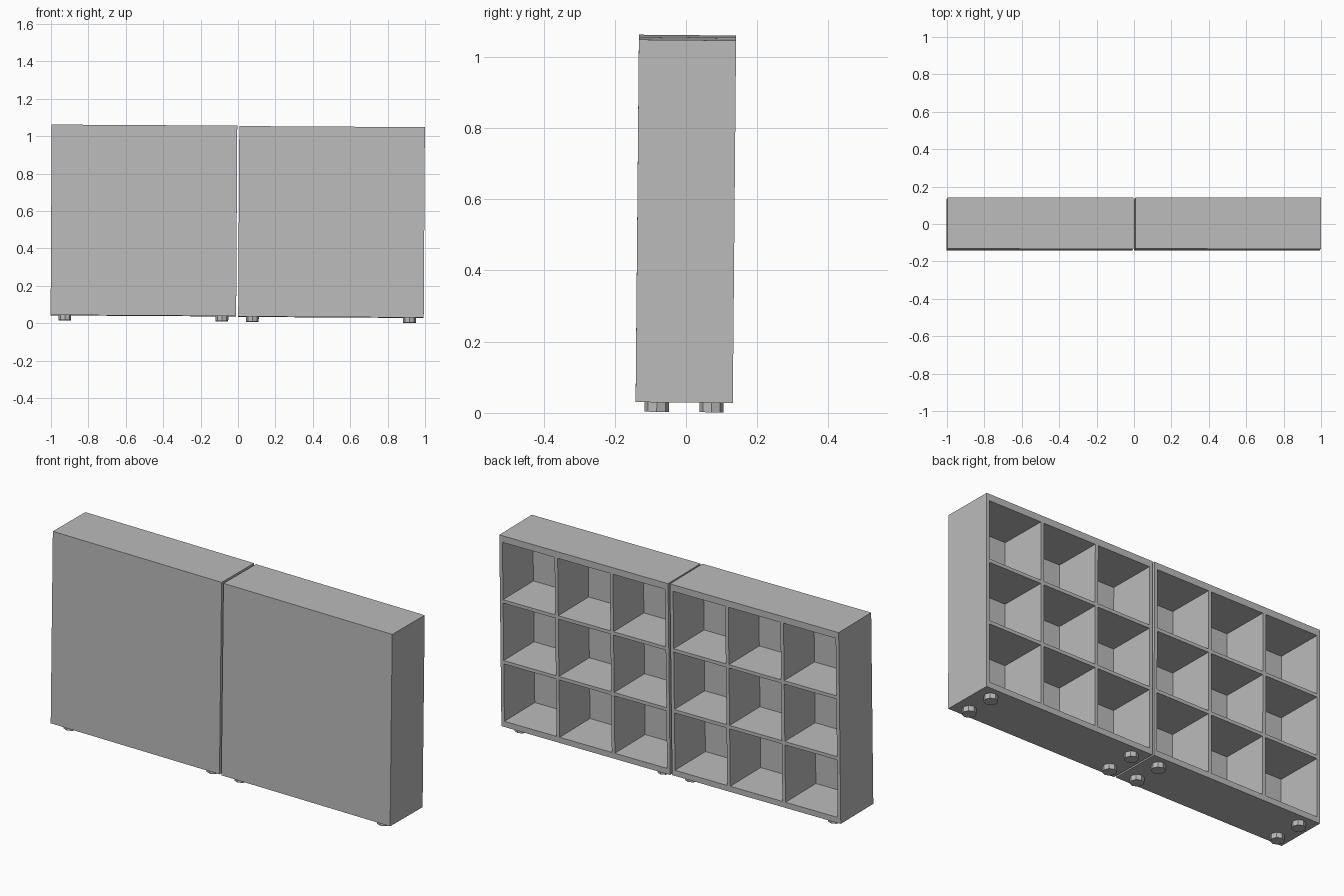
import bpy
import bmesh
from math import pi
from mathutils import Matrix, Vector

if "Cube" in bpy.data.objects:
    bpy.data.objects.remove(bpy.data.objects["Cube"], do_unlink=True)

WIDTH, DEPTH, HEIGHT = 0.992, 0.273, 1.018
BOARD = 0.018          # sides, dividers, shelves and closed front panel
TOP, BOTTOM = 0.035, 0.03
CELLS = 3
FOOT_R, FOOT_H = 0.034, 0.027

grey = bpy.data.materials.new("plain grey")
grey.use_nodes = True
grey.diffuse_color = (0.5, 0.5, 0.5, 1)
grey.node_tree.nodes["Principled BSDF"].inputs["Base Color"].default_value = (0.5, 0.5, 0.5, 1)


def make_object(name, bm, matrix):
    mesh = bpy.data.meshes.new(name)
    bm.to_mesh(mesh)
    bm.free()
    mesh.materials.append(grey)
    obj = bpy.data.objects.new(name, mesh)
    obj.matrix_world = matrix
    bpy.context.collection.objects.link(obj)
    return obj


def spans(start, end):
    """Openings of equal size between boards."""
    size = (end - start - BOARD * (CELLS - 1)) / CELLS
    lows = [start + i * (size + BOARD) for i in range(CELLS)]
    return [(low, low + size) for low in lows]


def inside(value, ranges):
    return any(low < value < high for low, high in ranges)


def make_carcass(name, matrix):
    """Solid block with square compartments sunk into its back face."""
    bm = bmesh.new()
    bmesh.ops.create_cube(bm, size=1)
    bmesh.ops.scale(bm, vec=(WIDTH, DEPTH, HEIGHT), verts=bm.verts)
    bmesh.ops.translate(bm, vec=(0, 0, HEIGHT / 2), verts=bm.verts)
    columns = spans(-WIDTH / 2 + BOARD, WIDTH / 2 - BOARD)
    rows = spans(BOTTOM, HEIGHT - TOP)
    for axis, ranges in ((Vector((1, 0, 0)), columns), (Vector((0, 0, 1)), rows)):
        for pair in ranges:
            for cut in pair:
                bmesh.ops.bisect_plane(bm, geom=bm.verts[:] + bm.edges[:] + bm.faces[:],
                                       plane_co=axis * cut, plane_no=axis)
    bm.normal_update()
    openings = []
    for face in bm.faces:
        c = face.calc_center_median()
        if face.normal.y > 0.9 and inside(c.x, columns) and inside(c.z, rows):
            openings.append(face)
    sunk = bmesh.ops.extrude_discrete_faces(bm, faces=openings)["faces"]
    bmesh.ops.translate(bm, vec=(0, BOARD - DEPTH, 0),
                        verts=[v for f in sunk for v in f.verts])
    bm.normal_update()
    make_object(name, bm, matrix)


def make_foot(name, matrix):
    bm = bmesh.new()
    bmesh.ops.create_cone(bm, cap_ends=True, segments=8, radius1=FOOT_R,
                          radius2=FOOT_R, depth=FOOT_H)
    make_object(name, bm, matrix)


# Two cabinets side by side, each leaning very slightly
lean = Matrix.Rotation(-0.009, 4, "X") @ Matrix.Rotation(0.006, 4, "Y")
for side, x, z in (("right", -0.506, 0.040), ("left", 0.497, 0.032)):
    base = Matrix.Translation((x, -0.005, z)) @ lean
    make_carcass(side + "_cabinet", base)
    for fx in (-1, 1):
        for fy, place in ((-1, "front"), (1, "back")):
            end = "left" if fx > 0 else "right"
            spot = Matrix.Translation((fx * 0.42, fy * 0.077, -FOOT_H / 2))
            make_foot(f"{side}_cabinet_{place}_{end}_foot", base @ spot)
